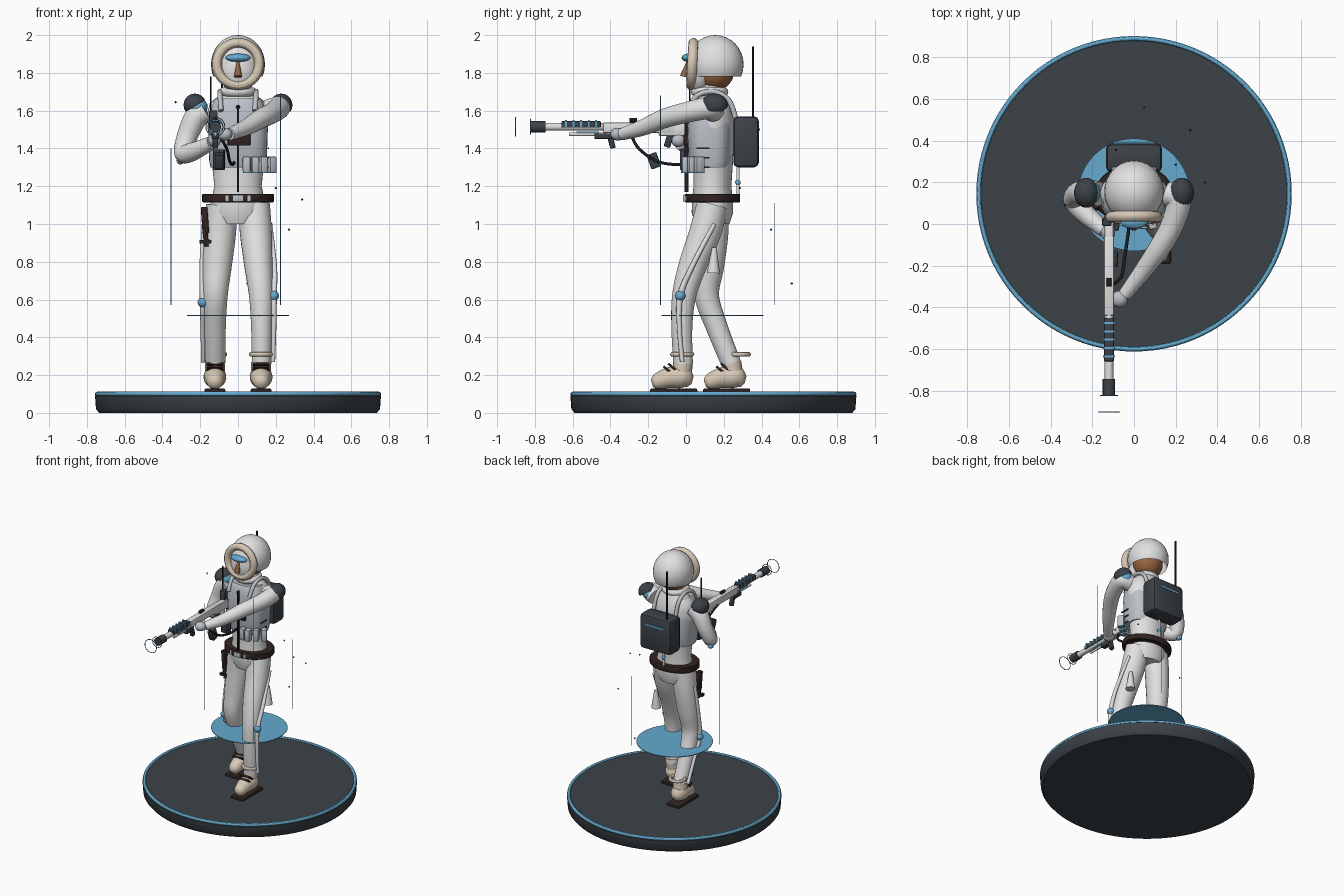
import bpy, bmesh, math
from mathutils import Vector, Matrix, Euler

cube = bpy.data.objects.get("Cube")
if cube:
    bpy.data.objects.remove(cube, do_unlink=True)


def material(name, r, g, b):
    m = bpy.data.materials.new(name)
    m.use_nodes = True
    m.diffuse_color = (r, g, b, 1)
    m.node_tree.nodes["Principled BSDF"].inputs["Base Color"].default_value = (r, g, b, 1)
    return m


WHITE = material("snow white", .75, .75, .75)
GREY = material("pale grey", .5, .54, .58)
SLATE = material("dark slate", .045, .055, .065)
BLACK = material("near black", .012, .012, .014)
BROWN = material("dark leather", .03, .017, .014)
CREAM = material("cream fur", .68, .58, .46)
SKIN = material("brown skin", .32, .13, .05)
BLUE = material("ice blue", .13, .4, .62)


def finish(name, bm, mat, smooth=True):
    bmesh.ops.recalc_face_normals(bm, faces=bm.faces)
    me = bpy.data.meshes.new(name)
    bm.to_mesh(me)
    bm.free()
    me.materials.append(mat)
    ob = bpy.data.objects.new(name, me)
    bpy.context.collection.objects.link(ob)
    if smooth:
        bpy.ops.object.select_all(action='DESELECT')
        ob.select_set(True)
        bpy.context.view_layer.objects.active = ob
        bpy.ops.object.shade_smooth_by_angle(angle=math.radians(40))
    return ob


def place(loc, rot=(0, 0, 0), size=(1, 1, 1)):
    turn = Euler([math.radians(a) for a in rot]).to_matrix().to_4x4()
    return Matrix.Translation(loc) @ turn @ Matrix.Diagonal((*size, 1))


def ball(name, mat, loc, radii, rot=(0, 0, 0), floor=None, segs=32):
    bm = bmesh.new()
    bmesh.ops.create_uvsphere(bm, u_segments=segs, v_segments=segs // 2, radius=1)
    if floor is not None:  # open dome: cut away everything under the floor
        bmesh.ops.bisect_plane(bm, geom=bm.verts[:] + bm.edges[:] + bm.faces[:],
                               plane_co=(0, 0, floor), plane_no=(0, 0, 1), clear_inner=True)
    bm.transform(place(loc, rot, radii))
    return finish(name, bm, mat)


def box(name, mat, loc, size, rot=(0, 0, 0), bevel=0.0):
    bm = bmesh.new()
    bmesh.ops.create_cube(bm, size=1, matrix=Matrix.Diagonal((*size, 1)))
    if bevel:
        bmesh.ops.bevel(bm, geom=bm.edges[:], offset=bevel, segments=2, affect='EDGES', profile=.5)
    bm.transform(place(loc, rot))
    return finish(name, bm, mat, bool(bevel))


def skin_rings(name, mat, rings):
    bm = bmesh.new()
    rows = [[bm.verts.new(p) for p in ring] for ring in rings]
    for a, b in zip(rows, rows[1:]):
        for i in range(len(a)):
            j = (i + 1) % len(a)
            bm.faces.new((a[i], a[j], b[j], b[i]))
    bm.faces.new(rows[0])
    bm.faces.new(rows[-1])
    return finish(name, bm, mat)


def tube(name, mat, pts, steps=8, segs=20):
    """Round limb through (x, y, z, radius) points along a smooth path."""
    P = [Vector(p) for p in pts]
    path = []
    for i in range(len(P) - 1):
        a, b, c, d = P[max(i - 1, 0)], P[i], P[i + 1], P[min(i + 2, len(P) - 1)]
        for s in range(steps):
            t = s / steps
            path.append(.5 * (2 * b + (c - a) * t + (2 * a - 5 * b + 4 * c - d) * t * t
                              + (3 * b - a - 3 * c + d) * t ** 3))
    path.append(P[-1])
    rings = []
    for i, p in enumerate(path):
        along = (path[min(i + 1, len(path) - 1)] - path[max(i - 1, 0)]).xyz.normalized()
        side = along.orthogonal().normalized() if not i else (side - along * side.dot(along)).normalized()
        up = along.cross(side)
        rings.append([p.xyz + p.w * (side * math.cos(k * math.tau / segs) + up * math.sin(k * math.tau / segs))
                      for k in range(segs)])
    return skin_rings(name, mat, rings)


def rod(name, mat, a, b, r, r2=None, segs=16):
    return tube(name, mat, [(*a, r), (*b, r if r2 is None else r2)], 1, segs)


def loft(name, mat, rows, power=1.0, segs=40):
    """Stack of rounded sections (z, centre y, half width, half depth)."""
    def soft(v):
        return math.copysign(abs(v) ** power, v)
    return skin_rings(name, mat, [[Vector((rx * soft(math.cos(k * math.tau / segs)),
                                           cy + ry * soft(math.sin(k * math.tau / segs)), z))
                                   for k in range(segs)] for z, cy, rx, ry in rows])


def ring(name, mat, loc, R, r, rot=(0, 0, 0), size=(1, 1, 1), segs=48):
    bpy.ops.mesh.primitive_torus_add(major_segments=segs, minor_segments=12, major_radius=R, minor_radius=r)
    ob = bpy.context.object
    ob.name = name
    ob.data.transform(place(loc, rot, size))
    ob.data.materials.append(mat)
    bpy.ops.object.shade_smooth_by_angle()
    return ob


# Display base and glowing scan disc
CY = .145
loft("base", SLATE, [(0, CY, .735, .735), (.02, CY, .752, .752), (.09, CY, .757, .757), (.104, CY, .745, .745)], segs=96)
ring("base_rim", BLUE, (0, CY, .1), .745, .012, segs=96)
loft("scan_disc", BLUE, [(.513, .14, .27, .27), (.518, .14, .27, .27)], segs=64)
for i, (x, y, top) in enumerate([(-.355, .1, 1.4), (.225, -.135, 1.68), (.14, .47, 1.11)]):
    rod(f"beam_{i}", BLUE, (x, y, .57), (x, y, top), .002, segs=6)
for i, p in enumerate([(.34, .2, 1.13), (.27, .45, .97), (.05, .56, .685), (.2, .285, 1.19), (-.33, .09, 1.645)]):
    ball(f"floating_speck_{i}", SLATE, p, (.006, .006, .006), segs=8)

# Torso, vest and collar
loft("torso", WHITE, [(1.0, .14, .11, .09), (1.06, .14, .155, .11), (1.13, .14, .14, .108), (1.2, .14, .125, .1),
                      (1.32, .143, .138, .105), (1.45, .145, .15, .11), (1.57, .145, .165, .11),
                      (1.64, .145, .15, .095), (1.68, .145, .1, .075), (1.74, .13, .065, .065)])
vest = loft("vest", GREY, [(1.3, .125, .145, .1), (1.33, .125, .152, .113), (1.5, .125, .158, .118),
                           (1.6, .125, .15, .112), (1.65, .125, .13, .1), (1.665, .125, .12, .09)], power=.7)
box("zip", BLACK, (0, .003, 1.4), (.008, .02, .46))
ball("zip_knob", BLACK, (0, .0, 1.62), (.011, .011, .011), segs=12)
box("chest_patch", BROWN, (.005, -.002, 1.445), (.12, .02, .06), bevel=.004)
for i in range(4):
    x = .045 + i * .044
    y = .0 + .035 * max(0, i - 1)
    box(f"pouch_{i}", GREY, (x, y, 1.315), (.04, .05, .085), (0, 0, i * 10), .008)
    box(f"pouch_trim_{i}", BLUE, (x, y, 1.273), (.036, .046, .006), (0, 0, i * 10))
    if i < 3:
        box(f"vest_stripe_{i}", SLATE, (.16, .09, 1.3 + i * .05), (.008, .07, .008))
box("magazine_pouch", SLATE, (-.1, -.005, 1.34), (.06, .05, .11), (0, 0, -8), .008)
box("chest_radio", SLATE, (-.13, .01, 1.55), (.045, .04, .1), bevel=.006)
rod("radio_antenna", BLACK, (-.145, .02, 1.53), (-.145, .02, 1.78), .004, segs=8)
ring("collar", WHITE, (0, .125, 1.7), .075, .024)

# Belt
loft("belt_core", BROWN, [(1.115, .14, .185, .143), (1.12, .14, .19, .147), (1.155, .14, .19, .147), (1.16, .14, .185, .143)])
box("buckle", GREY, (0, -.01, 1.137), (.06, .014, .035), bevel=.003)
for s in (-1, 1):
    box("belt_clip", GREY, (s * .06, .0, 1.137), (.02, .012, .03))

# Head, hood and goggles
rod("neck", SKIN, (0, .15, 1.66), (0, .15, 1.8), .06)
ball("skull", SKIN, (0, .15, 1.81), (.108, .105, .105))
ball("hood", WHITE, (0, .155, 1.845), (.143, .15, .155), floor=-.42)
ball("face_mask", WHITE, (0, .07, 1.81), (.1, .07, .12))
ring("fur_ruff", CREAM, (0, .033, 1.847), .112, .026, (87, 0, 0))
ball("goggles", BLUE, (0, .012, 1.88), (.066, .035, .022))
rod("nose", SKIN, (0, -.012, 1.78), (0, .01, 1.86), .021, .007)

# Legs, boots and leg struts
sides = {
    "left": (1, [(.085, .14, 1.1, .085), (.095, .1, .95, .085), (.108, .035, .78, .075), (.122, -.01, .62, .064),
                 (.125, -.022, .45, .056), (.125, -.015, .26, .052)], -.075,
             [(.17, .15, 1.0, .012), (.193, .03, .77, .014), (.19, -.03, .62, .016), (.19, -.035, .45, .013), (.185, -.02, .27, .012)]),
    "right": (-1, [(-.085, .14, 1.1, .085), (-.095, .14, .95, .085), (-.11, .125, .78, .078), (-.12, .11, .62, .066),
                   (-.122, .165, .45, .058), (-.12, .24, .26, .053)], .205,
              [(-.18, .15, 1.0, .012), (-.19, .12, .78, .014), (-.187, .1, .585, .016), (-.185, .165, .43, .013), (-.185, .24, .27, .012)])}
for side, (s, leg, fy, strut) in sides.items():
    x = s * .122
    tube(side + "_leg", WHITE, leg)
    tube(side + "_leg_strut", WHITE, strut, segs=10)
    ball(side + "_knee_light", BLUE, strut[2][:3], (.027, .027, .027), segs=20)
    ankle = leg[-1][1]
    tube(side + "_boot", CREAM, [(x, fy - .105, .155, .018), (x, fy - .085, .162, .04), (x, fy - .02, .185, .055),
                                 (x, fy + .05, .19, .06), (x, fy + .09, .18, .045), (x, fy + .11, .175, .02)])
    rod(side + "_boot_shaft", CREAM, (x, fy + .05, .18), (x, ankle, .27), .052)
    box(side + "_sole", BROWN, (x, fy + .01, .118), (.11, .25, .022), bevel=.008)
    for k in range(2):
        box(side + "_boot_strap", BROWN, (x, fy - .025 + k * .025, .23 + k * .015), (.09, .05, .012), (-40, 0, 0))
    ring(side + "_fur_cuff", CREAM, (x, -.02 if s > 0 else .28, .31), .052, .012)
rod("thigh_canister", WHITE, (.155, .145, .74), (.155, .15, .875), .035, .012)
box("knife_sheath", BROWN, (-.175, .09, 1.02), (.035, .04, .14), (0, -4, 0), .005)
box("knife_guard", BROWN, (-.165, .08, .905), (.08, .03, .018))
rod("knife_grip", BROWN, (-.175, .08, .96), (-.165, .08, .88), .013)

# Arms, hands and shoulder pads
tube("right_arm", WHITE, [(-.17, .145, 1.6, .06), (-.225, .15, 1.56, .062), (-.27, .145, 1.46, .055), (-.288, .11, 1.375, .05),
                          (-.235, .05, 1.385, .048), (-.14, -.03, 1.43, .036)])
tube("left_arm", WHITE, [(.16, .145, 1.6, .06), (.215, .12, 1.615, .06), (.185, .0, 1.59, .055), (.125, -.11, 1.56, .052),
                         (.04, -.23, 1.51, .043), (-.045, -.34, 1.475, .032)])
ball("right_hand", GREY, (-.125, -.04, 1.445), (.035, .04, .038))
ball("left_hand", GREY, (-.07, -.36, 1.475), (.04, .04, .034))
ball("elbow_light", BLUE, (-.305, .13, 1.335), (.02, .025, .02), segs=16)
box("arm_patch", BROWN, (.235, .07, 1.6), (.04, .06, .045), bevel=.004)
for s in (-1, 1):
    ball("shoulder_pad", SLATE, (s * .228, .15, 1.63), (.06, .072, .06), (0, s * 30, 0), floor=-.1)
    ball("shoulder_light", BLUE, (s * .21, .15, 1.62), (.05, .055, .045), segs=20)
    tube("harness_strap", GREY, [(s * .09, .01, 1.6, .014), (s * .095, .06, 1.68, .014), (s * .095, .15, 1.7, .014),
                                 (s * .095, .23, 1.65, .014), (s * .095, .27, 1.53, .014)], segs=10)

# Backpack with antenna and hose
box("backpack", SLATE, (0, .318, 1.435), (.27, .135, .27), bevel=.025)
box("pack_stripe", BLUE, (0, .387, 1.5), (.16, .008, .012))
rod("pack_antenna", BLACK, (-.085, .355, 1.4), (-.085, .355, 1.94), .006, segs=8)
rod("pack_hose", WHITE, (0, .275, 1.32), (0, .275, 1.16), .009, segs=10)
ball("hose_light", BLUE, (0, .275, 1.22), (.015, .015, .015), segs=16)

# Rifle along the y axis
RX, RZ = -.12, 1.515
def gun(name, mat, y0, y1, r, dz=0.0):
    return rod(name, mat, (RX, y0, RZ + dz), (RX, y1, RZ + dz), r)

gun("muzzle", SLATE, -.82, -.745, .03)
gun("barrel", WHITE, -.745, -.42, .021)
box("receiver", WHITE, (RX, -.25, RZ - .005), (.05, .38, .055), bevel=.008)
box("stock", WHITE, (RX, -.06, RZ - .015), (.045, .17, .07), bevel=.01)
box("stock_pad", SLATE, (RX, .03, RZ - .02), (.045, .03, .08), bevel=.006)
box("shroud", SLATE, (RX, -.555, RZ + .012), (.048, .21, .035), bevel=.006)
for i in range(5):
    box(f"shroud_band_{i}", BLUE, (RX, -.635 + i * .04, RZ + .016), (.056, .01, .038))
box("under_strip", BLUE, (RX, -.52, RZ - .028), (.02, .12, .008))
gun("under_tube", WHITE, -.62, -.42, .009, -.04)
box("fore_block", SLATE, (RX, -.44, RZ - .05), (.04, .09, .03), bevel=.005)
box("foregrip", SLATE, (RX, -.395, RZ - .08), (.03, .03, .07), (15, 0, 0), .006)
gun("sight", BLACK, -.3, -.26, .012, .035)
box("trigger_grip", SLATE, (RX, -.09, RZ - .07), (.03, .035, .08), (-18, 0, 0), .006)
for i, (y, R) in enumerate([(-.823, .04), (-.903, .05)]):
    ring(f"muzzle_pulse_{i}", BLUE, (RX, y, RZ), R, .0025, (90, 0, 0))
tube("power_cable", BLACK, [(-.1, -.29, 1.47, .008), (-.06, -.25, 1.4, .008), (-.045, -.16, 1.335, .008),
                            (-.03, -.06, 1.315, .008), (-.02, .02, 1.325, .008)], segs=10)
box("cable_battery", SLATE, (-.1, -.17, 1.335), (.045, .055, .08), (20, 0, 0), .006)
